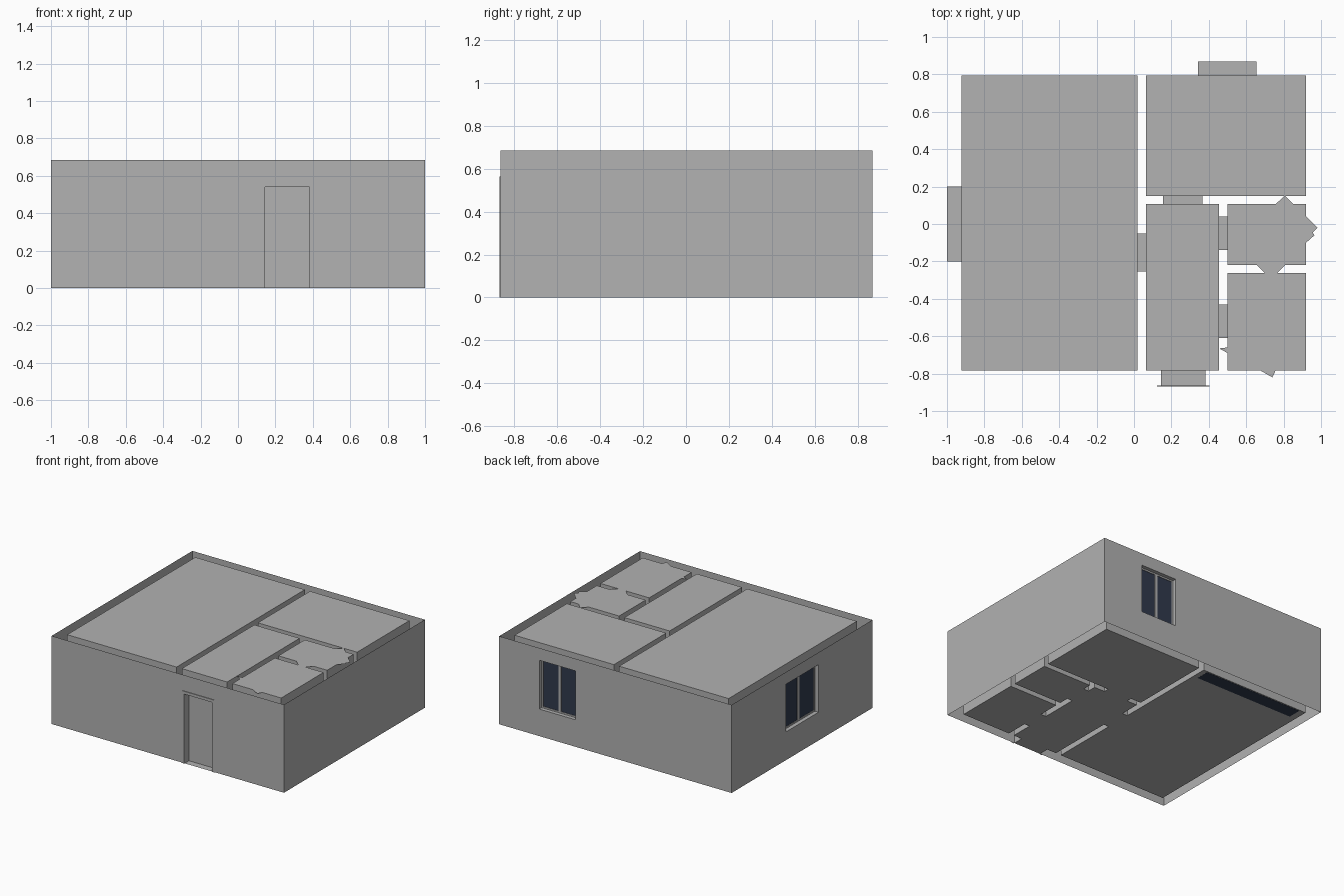
import bpy, bmesh

if "Cube" in bpy.data.objects:
    bpy.data.objects.remove(bpy.data.objects["Cube"])

H = 0.685            # wall height
DOOR_H = 0.54
Y0, Y1 = -0.863, 0.868   # outer wall planes, front and back


def material(name, rgb):
    m = bpy.data.materials.new(name)
    m.diffuse_color = (*rgb, 1)
    m.use_nodes = True
    m.node_tree.nodes["Principled BSDF"].inputs["Base Color"].default_value = m.diffuse_color
    return m


GREY = material("plaster grey", (0.445, 0.445, 0.445))
NAVY = material("dark navy", (0.030, 0.042, 0.074))


def finish(bm, name, mat, fix=True):
    bmesh.ops.remove_doubles(bm, verts=bm.verts, dist=1e-5)
    if fix:
        bmesh.ops.recalc_face_normals(bm, faces=bm.faces)
    me = bpy.data.meshes.new(name)
    bm.to_mesh(me)
    bm.free()
    me.materials.append(mat)
    ob = bpy.data.objects.new(name, me)
    bpy.context.collection.objects.link(ob)
    return ob


def face(bm, pts):
    return bm.faces.new([bm.verts.new(p) for p in pts])


def add_box(bm, x0, x1, y0, y1, z0, z1):
    ret = bmesh.ops.create_cube(bm, size=1)
    for v in ret["verts"]:
        v.co = ((x0 + x1) / 2 + v.co.x * (x1 - x0),
                (y0 + y1) / 2 + v.co.y * (y1 - y0),
                (z0 + z1) / 2 + v.co.z * (z1 - z0))


# Openings: name, axis crossed, near plane, far plane, span start, span end, z range
OPENINGS = [
    ("left_window", 0, -1.0, -0.922, -0.20, 0.20, 0.22, 0.59),
    ("back_window", 1, 0.793, Y1, 0.343, 0.655, 0.21, 0.59),
    ("front_door", 1, Y0, -0.783, 0.145, 0.382, 0, DOOR_H),
    ("hall_to_large_room", 0, 0.02, 0.065, -0.255, -0.05, 0, DOOR_H),
    ("hall_to_back_room", 1, 0.108, 0.15, 0.155, 0.365, 0, DOOR_H),
    ("hall_to_small_room", 0, 0.455, 0.5, -0.14, 0.04, 0, DOOR_H),
    ("hall_to_front_room", 0, 0.455, 0.5, -0.61, -0.43, 0, DOOR_H),
]


def place(axis, plane, s, z):
    return (plane, s, z) if axis == 0 else (s, plane, z)


def add_wall(bm, axis, plane, s0, s1):
    """Upright sheet with every matching opening left out."""
    holes = [o[4:] for o in OPENINGS if o[1] == axis
             and plane in o[2:4] and o[4] > s0 and o[5] < s1]
    ss = sorted({s0, s1, *(v for h in holes for v in h[:2])})
    zs = sorted({0, H, *(v for h in holes for v in h[2:])})
    for a, b in zip(ss, ss[1:]):
        for c, d in zip(zs, zs[1:]):
            m, n = (a + b) / 2, (c + d) / 2
            if any(h[0] < m < h[1] and h[2] < n < h[3] for h in holes):
                continue
            face(bm, [place(axis, plane, s, z)
                      for s, z in ((a, c), (b, c), (b, d), (a, d))])


def add_ring(bm, x0, x1, y0, y1):
    for x in (x0, x1):
        add_wall(bm, 0, x, y0, y1)
    for y in (y0, y1):
        add_wall(bm, 1, y, x0, x1)


# Outer shell, open above and below
bm = bmesh.new()
add_ring(bm, -1.0, 1.0, Y0, Y1)
finish(bm, "outer_walls", GREY)

# Rooms: walls, floor and ceiling
ROOMS = {
    "large_room": (-0.922, 0.02, -0.783, 0.793),
    "back_room": (0.065, 0.92, 0.15, 0.793),
    "hall": (0.065, 0.455, -0.783, 0.108),
    "small_room": (0.5, 0.92, -0.218, 0.108),
    "front_room": (0.5, 0.92, -0.783, -0.262),
}
for name, (x0, x1, y0, y1) in ROOMS.items():
    bm = bmesh.new()
    add_ring(bm, x0, x1, y0, y1)
    for z in (0, H):
        face(bm, [(x0, y0, z), (x1, y0, z), (x1, y1, z), (x0, y1, z)])
    finish(bm, name, GREY)

# Reveals joining the two sides of each opening
for name, axis, p, q, s0, s1, z0, z1 in OPENINGS:
    bm = bmesh.new()
    loop = [(s0, z0), (s1, z0), (s1, z1), (s0, z1)]
    for a, b in zip(loop, loop[1:] + loop[:1]):
        face(bm, [place(axis, p, *a), place(axis, p, *b),
                  place(axis, q, *b), place(axis, q, *a)])
    finish(bm, name + "_reveal", GREY)

# Windows: grey frame bars with two dark panes, set halfway into the wall
for name, axis, p, q, s0, s1, z0, z1 in OPENINGS[:2]:
    mid = (p + q) / 2

    def bar(bm, a, b, c, d, t):
        if axis == 0:
            add_box(bm, mid - t, mid + t, a, b, c, d)
        else:
            add_box(bm, a, b, mid - t, mid + t, c, d)

    w, centre = 0.012, (s0 + s1) / 2
    bm = bmesh.new()
    for a, b in ((s0, s0 + w), (centre - w, centre + w), (s1 - w, s1)):
        bar(bm, a, b, z0, z1, 0.008)
    for c, d in ((z0, z0 + w), (z1 - w, z1)):
        bar(bm, s0, s1, c, d, 0.008)
    finish(bm, name + "_frame", GREY)
    bm = bmesh.new()
    for a, b in ((s0 + w, centre - w), (centre + w, s1 - w)):
        bar(bm, a, b, z0 + w, z1 - w, 0.004)
    finish(bm, name + "_glass", NAVY)

# Front door leaf and its thin trim
bm = bmesh.new()
add_box(bm, 0.145, 0.382, -0.81, -0.79, 0.0, DOOR_H)
finish(bm, "front_door_leaf", GREY)
bm = bmesh.new()
add_box(bm, 0.123, 0.145, Y0 - 0.005, Y0, 0, 0.562)
add_box(bm, 0.382, 0.404, Y0 - 0.005, Y0, 0, 0.562)
add_box(bm, 0.145, 0.382, Y0 - 0.005, Y0, DOOR_H, 0.562)
finish(bm, "front_door_trim", GREY)

# Ragged ceiling scraps overhanging the smaller rooms
SCRAPS = [
    [(0.76, 0.108), (0.85, 0.108), (0.805, 0.152)],
    [(0.92, 0.04), (0.92, -0.10), (0.965, -0.06), (0.955, -0.045), (0.98, -0.02)],
    [(0.655, -0.218), (0.70, -0.262), (0.765, -0.262), (0.81, -0.218)],
    [(0.675, -0.783), (0.74, -0.82), (0.757, -0.783)],
    [(0.5, -0.66), (0.455, -0.665), (0.5, -0.69)],
]
bm = bmesh.new()
for pts in SCRAPS:
    f = face(bm, [(x, y, H) for x, y in pts])
    f.normal_update()
    if f.normal.z < 0:
        f.normal_flip()
finish(bm, "ceiling_scraps", GREY, fix=False)

# Dark plinth along the back of the large room
bm = bmesh.new()
add_box(bm, -0.87, -0.02, 0.68, 0.785, -0.001, 0.006)
finish(bm, "floor_plinth", NAVY)
